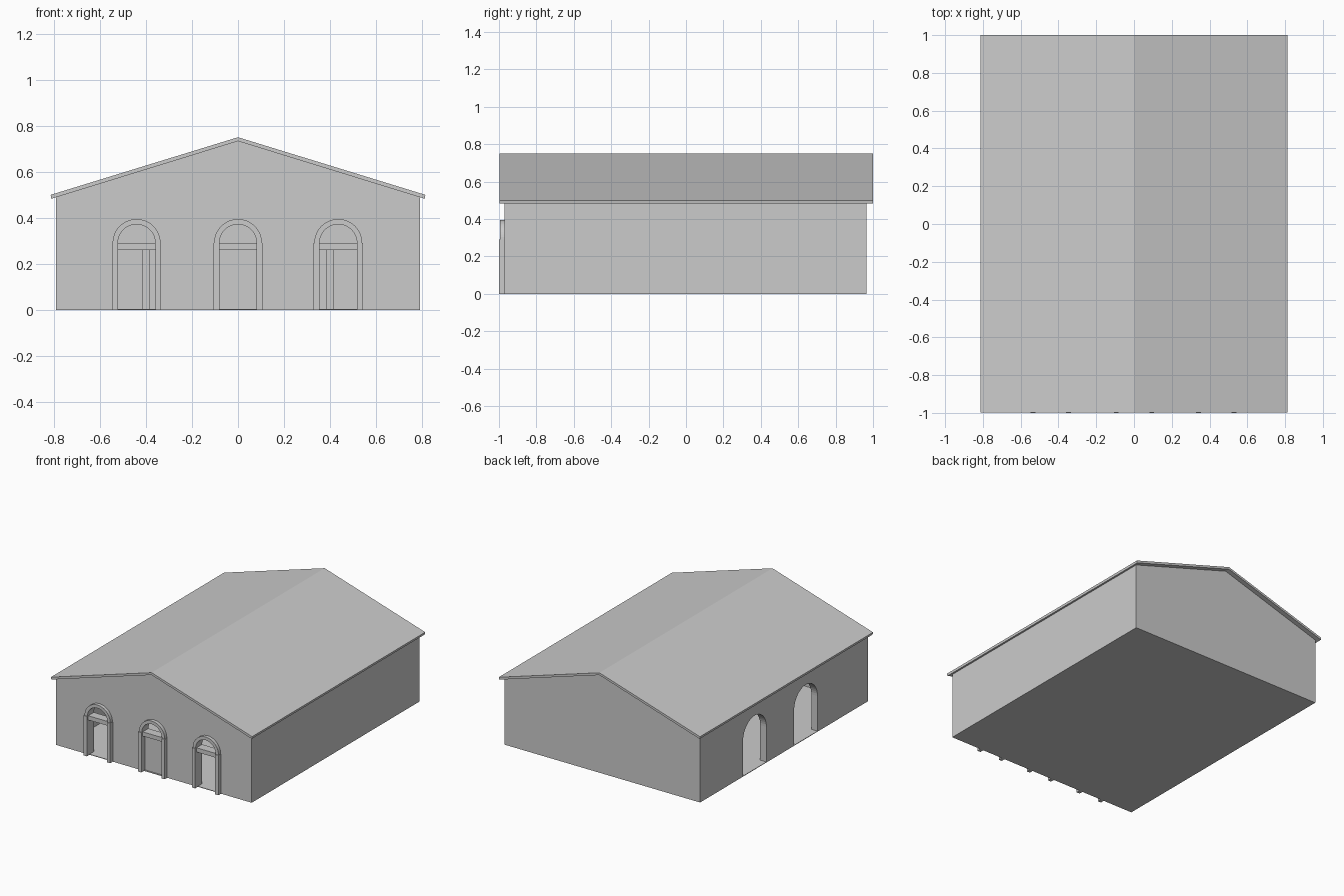
import bpy, bmesh, math
from mathutils import Vector

cube = bpy.data.objects.get("Cube")
if cube:
    bpy.data.objects.remove(cube)

grey = bpy.data.materials.new("plain_grey")
grey.use_nodes = True
tone = (0.6, 0.6, 0.6, 1)
grey.diffuse_color = tone
grey.node_tree.nodes["Principled BSDF"].inputs["Base Color"].default_value = tone

W, FRONT, BACK = 0.79, -0.97, 0.965     # wall extents
EAVE, RIDGE, T = 0.49, 0.733, 0.05      # wall heights and thickness
SPRING = 0.291                          # arch spring height of the doors


def prism(name, outline, start, end, axis="y"):
    """Extrude an outline (across, up) along the given axis."""
    bm = bmesh.new()
    def place(a, z, d):
        return (a, d, z) if axis == "y" else (d, a, z)
    face = bm.faces.new([bm.verts.new(place(a, z, start)) for a, z in outline])
    out = bmesh.ops.extrude_face_region(bm, geom=[face])
    verts = [g for g in out["geom"] if isinstance(g, bmesh.types.BMVert)]
    step = Vector(place(0, 0, end)) - Vector(place(0, 0, start))
    bmesh.ops.translate(bm, verts=verts, vec=step)
    bmesh.ops.recalc_face_normals(bm, faces=bm.faces)
    mesh = bpy.data.meshes.new(name)
    bm.to_mesh(mesh)
    bm.free()
    mesh.materials.append(grey)
    obj = bpy.data.objects.new(name, mesh)
    bpy.context.collection.objects.link(obj)
    return obj


def box(name, x0, x1, y0, y1, z0, z1):
    return prism(name, [(x0, z0), (x1, z0), (x1, z1), (x0, z1)], y0, y1)


def arc(centre, z, r, n=24):
    return [(centre + r * math.cos(math.pi * i / n),
             z + r * math.sin(math.pi * i / n)) for i in range(n + 1)]


def arch(centre, r, spring, floor):
    return [(centre - r, floor), (centre + r, floor)] + arc(centre, spring, r)


def gable(half, low, eave, ridge):
    return [(-half, low), (half, low), (half, eave), (0, ridge), (-half, eave)]


def cut(target, cutter):
    mod = target.modifiers.new(cutter.name, "BOOLEAN")
    mod.operation = "DIFFERENCE"
    mod.solver = "EXACT"
    mod.object = cutter
    cutter.hide_render = True
    cutter.hide_set(True)


# Hollow gabled hall with a thin floor
walls = prism("walls", gable(W, 0, EAVE, RIDGE), FRONT, BACK)
slope = (RIDGE - EAVE) / W
inner = gable(W - T, 0.004, EAVE + slope * T - 0.015, RIDGE - 0.015)
cut(walls, prism("room_cutter", inner, FRONT + T, BACK - T))

# Roof slab with a shallow overhang
prism("roof", [(-0.81, 0.483), (0, RIDGE), (0.81, 0.483),
               (0.813, 0.5), (0, 0.75), (-0.813, 0.5)], -0.998, 1)

# Arched side openings
for i, y in enumerate((0.335, -0.255)):
    cut(walls, prism(f"side_opening_cutter_{i}", arch(y, 0.135, 0.26, 0.004),
                     -W - 0.1, -W + T + 0.03, "x"))

# Three front doorways with surrounds
for name, x in (("right", -0.44), ("middle", 0), ("left", 0.435)):
    cut(walls, prism(f"{name}_door_cutter", arch(x, 0.083, SPRING, 0.004),
                     FRONT - 0.1, FRONT + T + 0.03))
    ring = arc(x, SPRING, 0.104) + arc(x, SPRING, 0.081)[::-1]
    prism(f"{name}_door_arch", ring, -0.995, FRONT + T)
    for side in (-1, 1):
        a, b = sorted((x + side * 0.081, x + side * 0.107))
        box(f"{name}_door_post", a, b, -1, FRONT + T, 0, SPRING)
    box(f"{name}_door_transom", x - 0.083, x + 0.083, -0.985, FRONT + T, 0.26, SPRING)

# Closed middle door leaf
box("middle_door_leaf", -0.083, 0.083, -0.96, -0.94, 0.003, 0.262)

# Slim posts inside the hall
for x in (-0.4, 0.4):
    box("inner_post", x - 0.016, x + 0.016, 0.6, 0.632, 0.003, 0.27)
